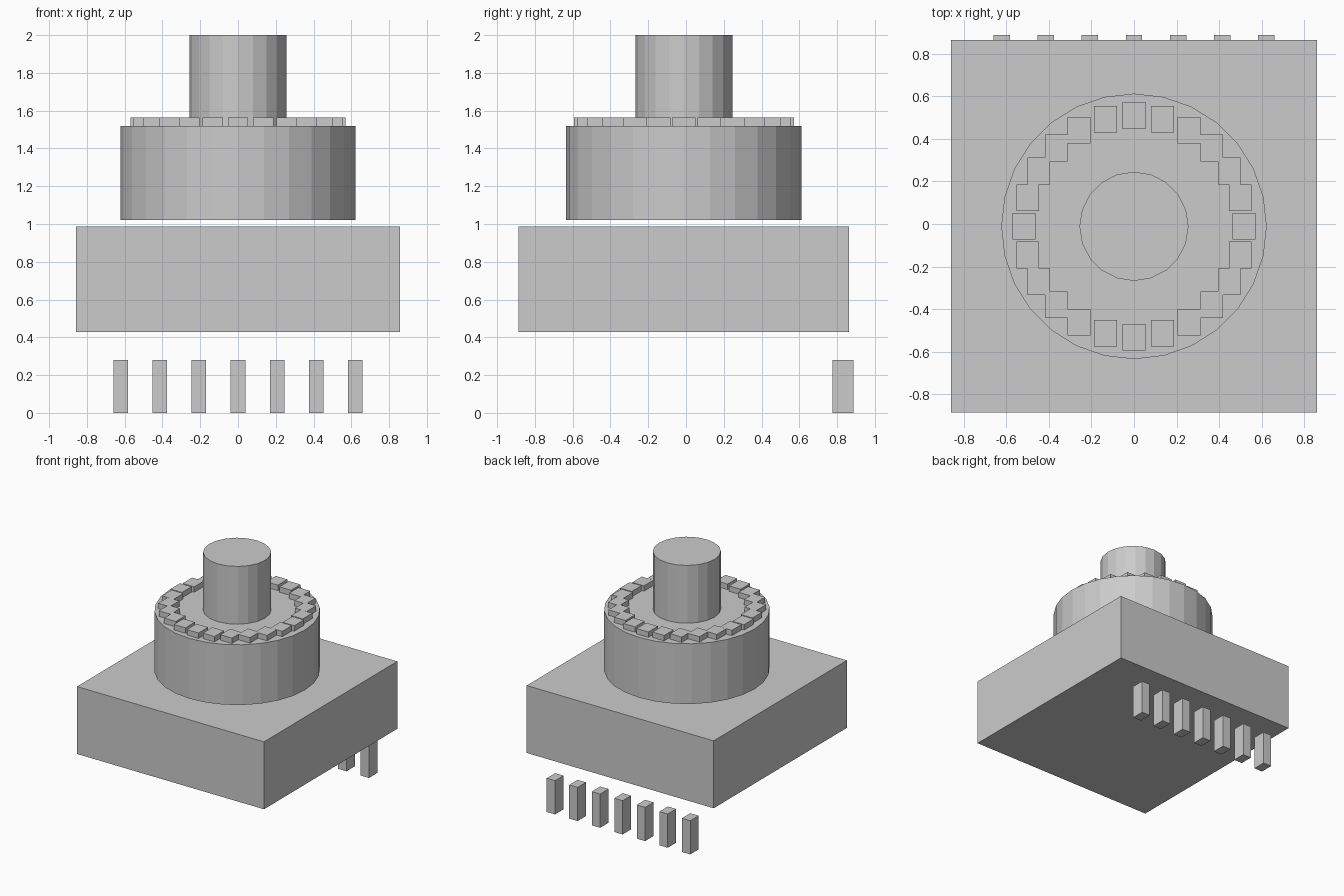
import bpy
import math

cube = bpy.data.objects.get("Cube")
if cube:
    bpy.data.objects.remove(cube, do_unlink=True)

GREY = (0.6, 0.6, 0.6, 1)
grey = bpy.data.materials.new("plain_grey")
grey.use_nodes = True
grey.diffuse_color = GREY
grey.node_tree.nodes["Principled BSDF"].inputs["Base Color"].default_value = GREY

CENTRE_Y = -0.011


def finish(name):
    obj = bpy.context.object
    obj.name = name
    obj.data.materials.append(grey)
    return obj


def box(name, centre, size):
    bpy.ops.mesh.primitive_cube_add(size=1, location=centre)
    obj = finish(name)
    obj.scale = size
    bpy.ops.object.transform_apply(location=False, rotation=False, scale=True)


def cylinder(name, radius, bottom, top, sides):
    # A quarter turn puts corners on both horizontal axes
    bpy.ops.mesh.primitive_cylinder_add(
        vertices=sides, radius=radius, depth=top - bottom,
        location=(0, CENTRE_Y, (bottom + top) / 2))
    finish(name)


# Main body: block, drum and shaft, with a thin gap under the drum
box("base_block", (0, CENTRE_Y, 0.708), (1.717, 1.749, 0.56))
cylinder("drum", 0.623, 1.02, 1.52, 28)
cylinder("shaft", 0.256, 1.52, 2.0, 20)

# Ring of grip blocks, all square to the axes
BLOCKS = 24
for i in range(BLOCKS):
    a = math.tau * i / BLOCKS
    box(f"grip_block_{i + 1}",
        (0.516 * math.cos(a), CENTRE_Y + 0.52 * math.sin(a), 1.5425),
        (0.107, 0.125, 0.045))

# Row of pins below the back edge
for i in range(-3, 4):
    box(f"pin_{i + 4}", (0.207 * i, 0.831, 0.14), (0.077, 0.11, 0.28))
